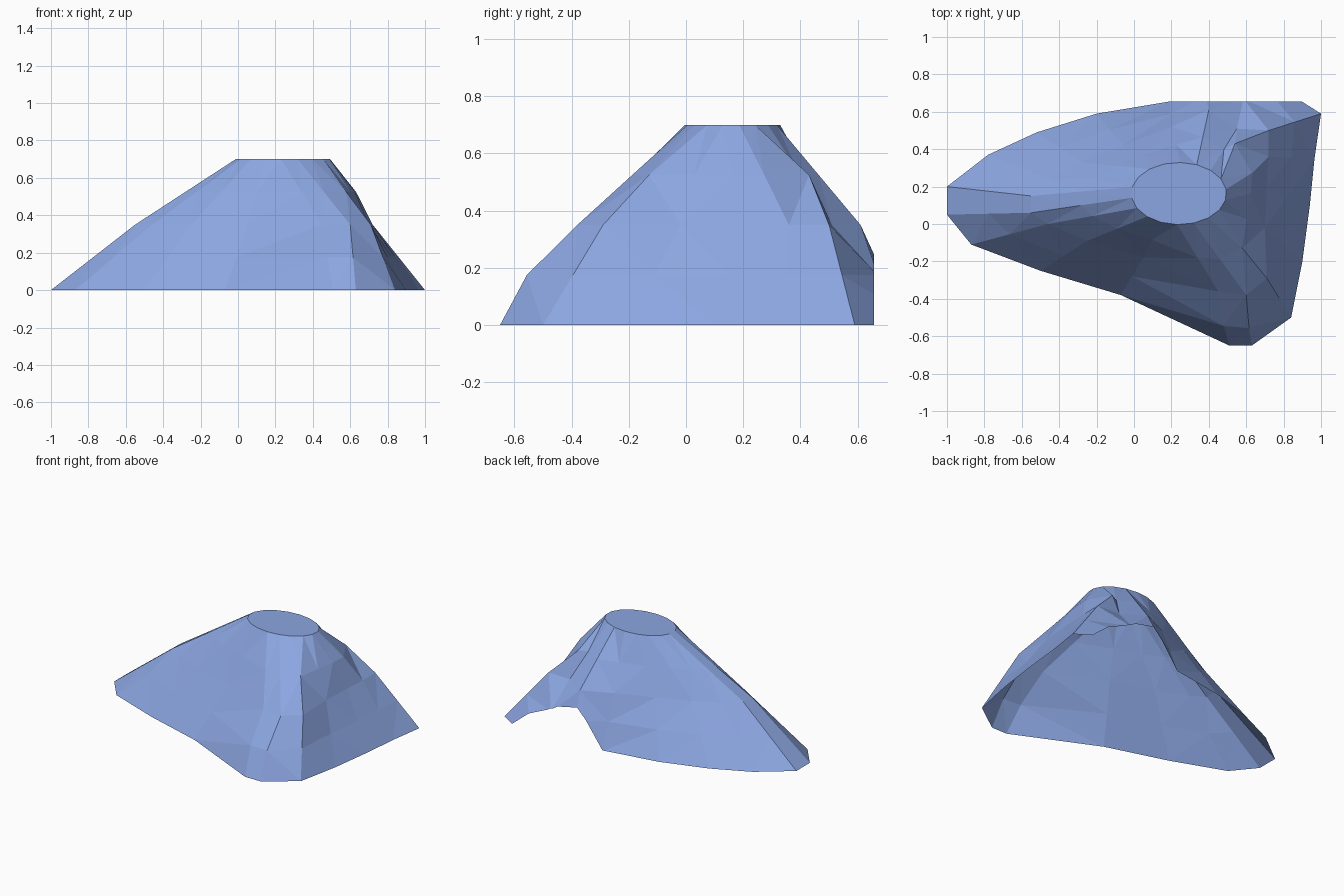
import bpy, bmesh, math

if "Cube" in bpy.data.objects:
    bpy.data.objects.remove(bpy.data.objects["Cube"])

COLUMNS = 18

# Foot and half-height contours, counter-clockwise from the front spur
foot = [(.51,-.65), (.63,-.65), (.84,-.5), (.9,-.2), (.94,.1), (.965,.35), (1,.59), (.62,.83), (.36,.77),
        (.19,.655), (-.2,.59), (-.52,.49), (-.78,.37), (-1,.2), (-1,.05), (-.87,-.11), (-.5,-.25), (-.07,-.38)]
middle = [(.45,-.36), (.6,-.38), (.71,-.29), (.7,-.02), (.71,.2), (.72,.36), (.72,.5), (.55,.51), (.4,.61),
          (.2,.52), (-.06,.42), (-.28,.33), (-.45,.24), (-.55,.15), (-.55,.06), (-.46,0), (-.25,-.09), (.05,-.18)]

# Summit rim is an oval
rim = []
for i in range(COLUMNS):
    a = math.radians(-92 + i * 360 / COLUMNS)
    rim.append((.24 + .255 * math.cos(a), .163 + .166 * math.sin(a)))


def halfway(a, b):
    return [((p[0] + q[0]) / 2, (p[1] + q[1]) / 2) for p, q in zip(a, b)]


# In-between contours: fuller front foot, steeper east shoulder, back-right ridge
lower = [(x, y * 1.08 if y < -.4 else y) for x, y in halfway(foot, middle)]
upper = [(x + .025 if x > .52 else x, y) for x, y in halfway(middle, rim)]
upper[6] = (.54, .43)

# Loft the slopes, then close the flat summit
bm = bmesh.new()
rings = [[bm.verts.new((x, y, .175 * k)) for x, y in ring]
         for k, ring in enumerate((foot, lower, middle, upper, rim))]
for low, high in zip(rings, rings[1:]):
    for i in range(COLUMNS):
        j = (i + 1) % COLUMNS
        bm.faces.new((low[i], low[j], high[j], high[i]))
summit = bm.faces.new(rings[-1])
bmesh.ops.triangulate(bm, faces=[f for f in bm.faces if f is not summit])

# Slice the back bulge off, leaving the open notch; the base stays open
bmesh.ops.bisect_plane(bm, geom=bm.verts[:] + bm.edges[:] + bm.faces[:],
                       plane_co=(0, .656, 0), plane_no=(0, 1, 0), clear_outer=True)

mesh = bpy.data.meshes.new("hill")
bm.to_mesh(mesh)
bm.free()
hill = bpy.data.objects.new("hill", mesh)
bpy.context.collection.objects.link(hill)

# Single flat colour
blue = bpy.data.materials.new("soft blue")
blue.diffuse_color = (.26, .38, .75, 1)
blue.use_nodes = True
blue.node_tree.nodes["Principled BSDF"].inputs["Base Color"].default_value = blue.diffuse_color
mesh.materials.append(blue)
